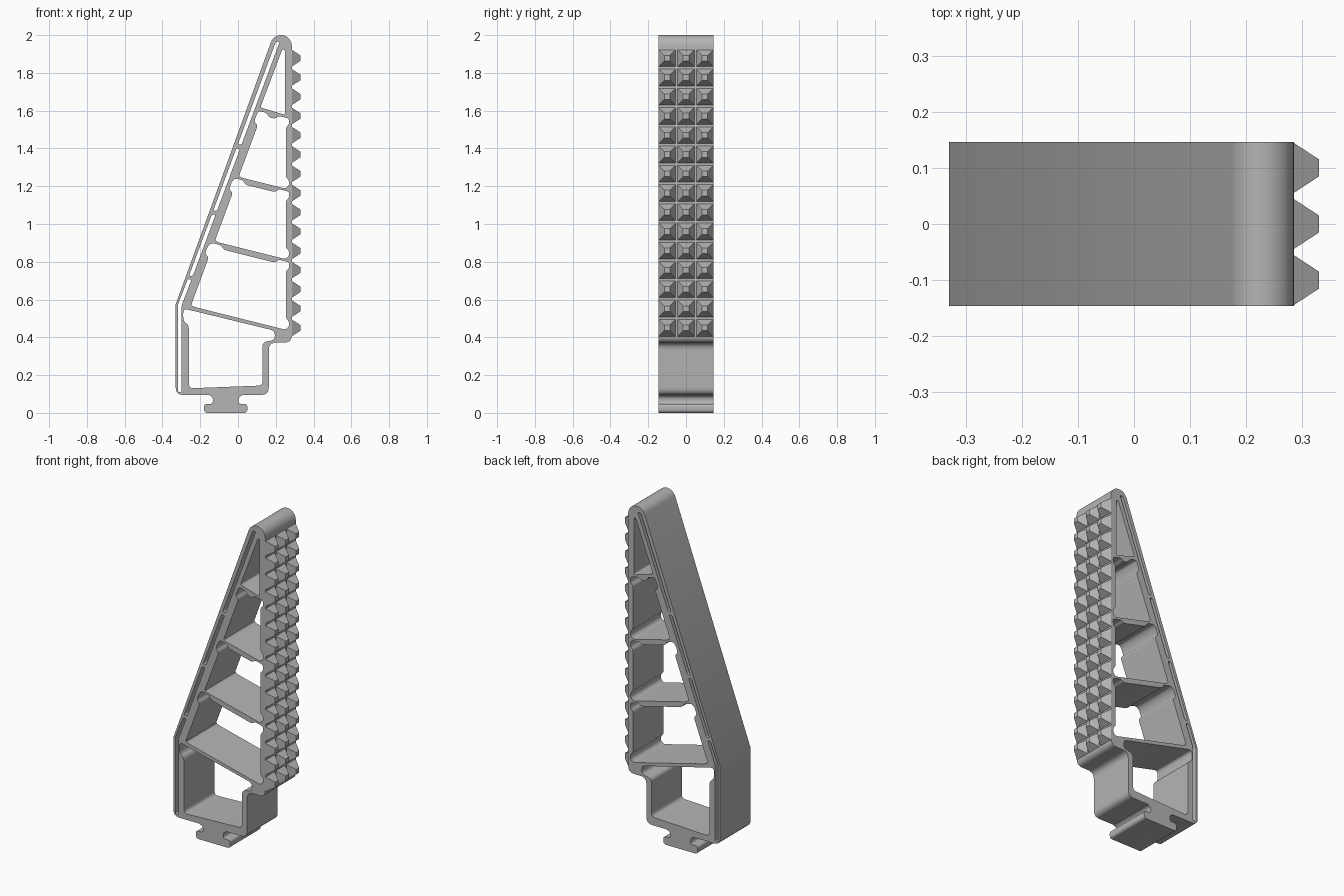
import bpy, bmesh, math
from mathutils import Matrix, Vector

cube = bpy.data.objects.get("Cube")
if cube:
    bpy.data.objects.remove(cube, do_unlink=True)

grey = bpy.data.materials.new("plain grey")
grey.use_nodes = True
colour = (0.46, 0.46, 0.46, 1)
grey.diffuse_color = colour
grey.node_tree.nodes["Principled BSDF"].inputs["Base Color"].default_value = colour

HALF = 0.146      # half depth of the frame
RIGHT = 0.285     # outer face of the upright wall


def wall(z, off):
    """Point at height z, at a distance inside the slanted outer face."""
    return (-0.33 + (z - 0.575) * 0.371 + off / 0.937, z)


def rounded(points, radius, steps=5):
    """Replace each corner by a short curve."""
    out = []
    pts = [Vector(p) for p in points]
    for i, p in enumerate(pts):
        a, b = pts[i - 1] - p, pts[(i + 1) % len(pts)] - p
        a *= min(radius, a.length * 0.48) / a.length
        b *= min(radius, b.length * 0.48) / b.length
        for k in range(steps + 1):
            t = k / steps
            out.append(p + a * (1 - t) ** 2 + b * t ** 2)
    return out


def cell(low, high, pad_end):
    """Opening between two cross bars, with thickened wall and bar middles."""
    (x0, z0), (x1, z1) = low, high
    floor = lambda x: z0 - 0.25 * (x - x0)
    roof = lambda x, t: z1 - t - 0.25 * (x - x1)
    return [
        wall(z0 + 0.005, 0.078), (x0 + 0.02, floor(x0 + 0.02)),
        (0.25, floor(0.25)), (0.27, floor(0.27) + 0.02),
        (0.27, floor(0.27) + 0.05), (0.253, floor(0.27) + 0.065),
        (0.253, roof(0.25, 0.065)), (0.27, roof(0.25, 0.05)),
        (0.27, roof(0.27, 0.012)), (0.215, roof(0.215, 0.012)),
        (0.197, roof(0.197, 0.032)), (pad_end, roof(pad_end, 0.032)),
        (pad_end - 0.015, roof(pad_end - 0.015, 0.012)),
        (x1 - 0.015, roof(x1 - 0.015, 0.012)),
        wall(z1 - 0.025, 0.053), wall(z1 - 0.065, 0.053), wall(z1 - 0.085, 0.078),
    ]


# Outer outline: body with rounded tip, and the flanged foot
tip = [(0.228 + 0.057 * math.cos(math.radians(a)), 1.943 + 0.057 * math.sin(math.radians(a)))
       for a in range(0, 161, 10)]
body = rounded([(RIGHT, 1.0), (RIGHT, 0.372), (0.163, 0.372), (0.163, 0.095),
                (-0.33, 0.095), (-0.33, 0.35)], 0.04)[6:-6]
foot = rounded([(0.03, 0.095), (0.003, 0.085), (0.003, 0.046), (0.05, 0.05), (0.05, 0.0),
                (-0.18, 0.0), (-0.18, 0.05), (-0.133, 0.046), (-0.133, 0.085),
                (-0.16, 0.095)], 0.02)
split = next(i for i, p in enumerate(body) if p.x < 0)
outline = tip[::-1] + body[:split] + foot + body[split:] + [(-0.33, 0.575)]

# Openings: base chamber, three cells and the top triangle
bars = [(-0.24, 0.563), (-0.125, 0.908), (0.0, 1.25), (0.125, 1.607)]
loops = [outline]
loops.append(rounded([
    (-0.29, 0.553), (-0.29, 0.485), (-0.26, 0.465), (-0.26, 0.13), (0.13, 0.145),
    (0.13, 0.375), (0.195, 0.385), (0.195, 0.435)], 0.025))
for low, high, pad_end in zip(bars, bars[1:], (-0.075, 0.04, 0.165)):
    loops.append(rounded(cell(low, high, pad_end), 0.012, 3))
loops.append(rounded([wall(1.617, 0.058), (0.248, 1.578), (0.248, 1.925),
                      wall(1.925, 0.06)], 0.012))

# Narrow slots running inside the outer skin
loops.append(rounded([(-0.317, 0.11), (-0.298, 0.11), (-0.298, 0.57), wall(0.705, 0.033),
                      wall(0.71, 0.014), (-0.317, 0.577)], 0.009))
for a, b in ((0.725, 1.05), (1.07, 1.40), (1.42, 1.965)):
    loops.append(rounded([wall(a, 0.014), wall(a, 0.033), wall(b, 0.033), wall(b, 0.014)], 0.009))

# Frame: the filled profile, extruded along the depth
curve = bpy.data.curves.new("frame", "CURVE")
curve.dimensions = "2D"
curve.fill_mode = "BOTH"
curve.extrude = HALF
for loop in loops:
    spline = curve.splines.new("POLY")
    spline.points.add(len(loop) - 1)
    for point, p in zip(spline.points, loop):
        point.co = (p[0], p[1], 0, 1)
    spline.use_cyclic_u = True
frame = bpy.data.objects.new("frame", curve)
bpy.context.collection.objects.link(frame)
frame.rotation_euler.x = math.pi / 2
bpy.ops.object.select_all(action="DESELECT")
frame.select_set(True)
bpy.context.view_layer.objects.active = frame
bpy.ops.object.convert(target="MESH")
frame = bpy.context.view_layer.objects.active
bm = bmesh.new()
bm.from_mesh(frame.data)
bmesh.ops.remove_doubles(bm, verts=bm.verts, dist=0.0001)
bmesh.ops.recalc_face_normals(bm, faces=bm.faces)
bm.to_mesh(frame.data)
bm.free()
frame.data.materials.clear()
frame.data.materials.append(grey)
bpy.ops.object.shade_smooth_by_angle(angle=math.radians(30))

# Grip studs: three columns of blunt pyramids on the upright wall
bm = bmesh.new()
depth = 0.046
turn = Matrix.Rotation(math.pi / 2, 4, "Y") @ Matrix.Rotation(math.pi / 4, 4, "Z")
for row in range(15):
    for col in (-1, 0, 1):
        place = Matrix.Translation((0.33 - depth / 2, col * 0.1, 0.45 + row * 0.102))
        bmesh.ops.create_cone(bm, cap_ends=True, segments=4, radius1=0.045 * math.sqrt(2),
                              radius2=0.015 * math.sqrt(2), depth=depth, matrix=place @ turn)
mesh = bpy.data.meshes.new("grip_studs")
bm.to_mesh(mesh)
bm.free()
mesh.materials.append(grey)
bpy.context.collection.objects.link(bpy.data.objects.new("grip_studs", mesh))
